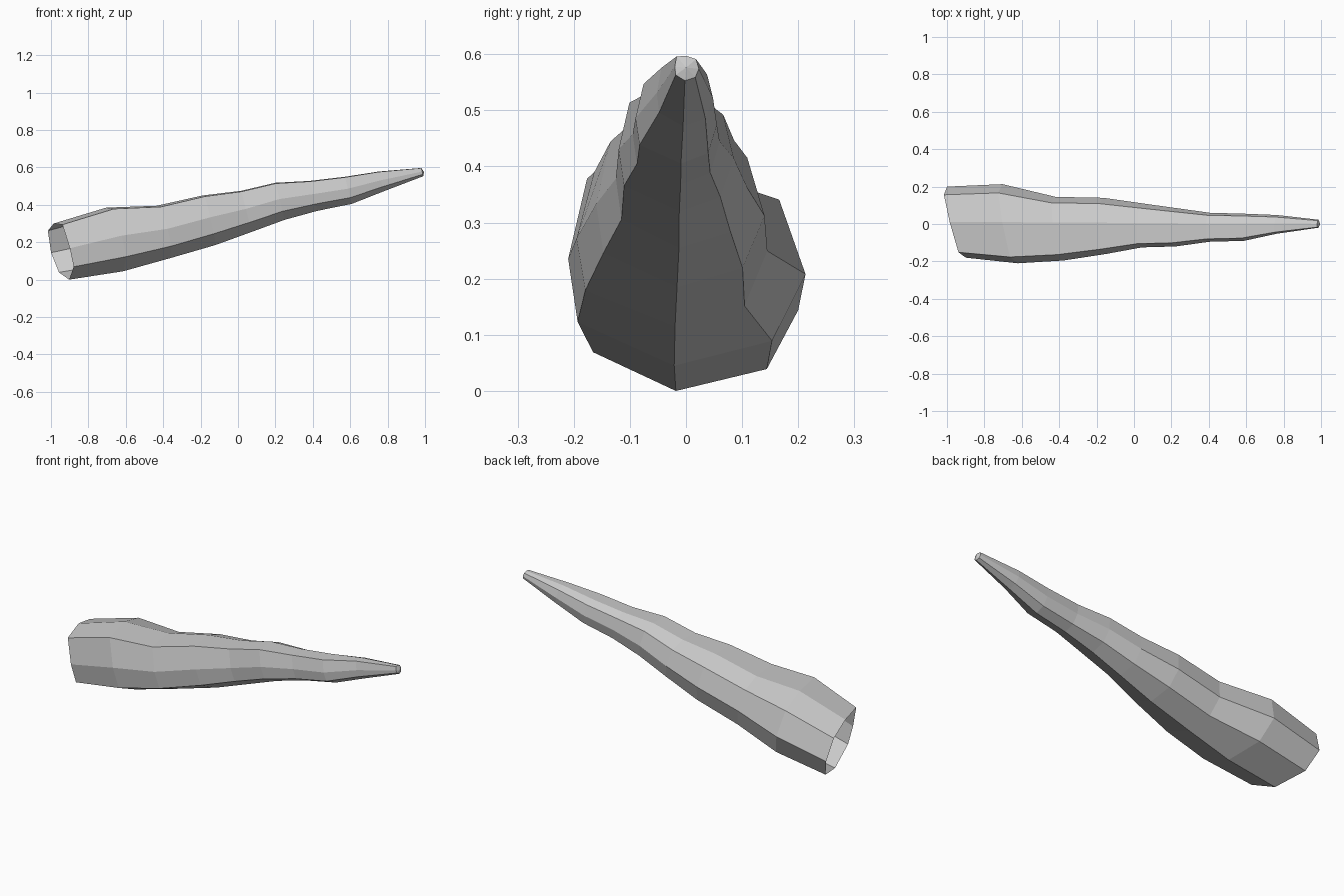
import bpy
import bmesh

cube = bpy.data.objects.get("Cube")
if cube:
    bpy.data.objects.remove(cube, do_unlink=True)

# One plain grey material
grey = bpy.data.materials.new("pale grey")
grey.use_nodes = True
colour = (0.6, 0.6, 0.6, 1)
grey.diffuse_color = colour
grey.node_tree.nodes["Principled BSDF"].inputs["Base Color"].default_value = colour

# Stations along the horn: x, right-hand width, left-hand width, underside, top
stations = [
    (-.945, .18, .20, 0, .30),
    (-.66, .21, .213, .045, .385),
    (-.40, .195, .145, .115, .395),
    (-.155, .16, .14, .185, .45),
    (.045, .125, .11, .255, .475),
    (.225, .12, .085, .32, .518),
    (.405, .095, .06, .368, .528),
    (.59, .09, .055, .405, .55),
    (.765, .052, .048, .472, .578),
    (.985, .02, .023, .553, .597),
]

# Eight-sided section: sideways fraction, height fraction
section = [(-.1, 0), (-.92, .23), (-1, .56), (-.84, .98),
           (.05, 1), (.78, .87), (1, .48), (.72, .13)]


def add_ring(bm, index, station):
    """Place one section, leaning back with height and skewed near the base."""
    x, near, far, low, high = station
    skew = .28 * max(0, 1 - index / 4)
    ring = []
    for side, up in section:
        y = side * (near if side < 0 else far)
        rise = (up - .5) * (high - low)
        ring.append(bm.verts.new((x - skew * y - rise / 4, y, low + up * (high - low))))
    return ring


# Faceted tapering horn, open at the wide end
bm = bmesh.new()
rings = [add_ring(bm, i, s) for i, s in enumerate(stations)]
count = len(section)
for a, b in zip(rings, rings[1:]):
    for k in range(count):
        n = (k + 1) % count
        bm.faces.new((a[k], a[n], b[n], b[k]))

# Blunt tip, slightly domed
tip = bm.faces.new(rings[-1])
centre = bmesh.ops.poke(bm, faces=[tip])["verts"][0]
centre.co.x += .01
bmesh.ops.recalc_face_normals(bm, faces=bm.faces)
if max(bm.faces, key=lambda f: f.calc_center_median().x).normal.x < 0:
    bmesh.ops.reverse_faces(bm, faces=bm.faces)

mesh = bpy.data.meshes.new("horn")
bm.to_mesh(mesh)
bm.free()
mesh.materials.append(grey)
horn = bpy.data.objects.new("horn", mesh)
bpy.context.collection.objects.link(horn)
